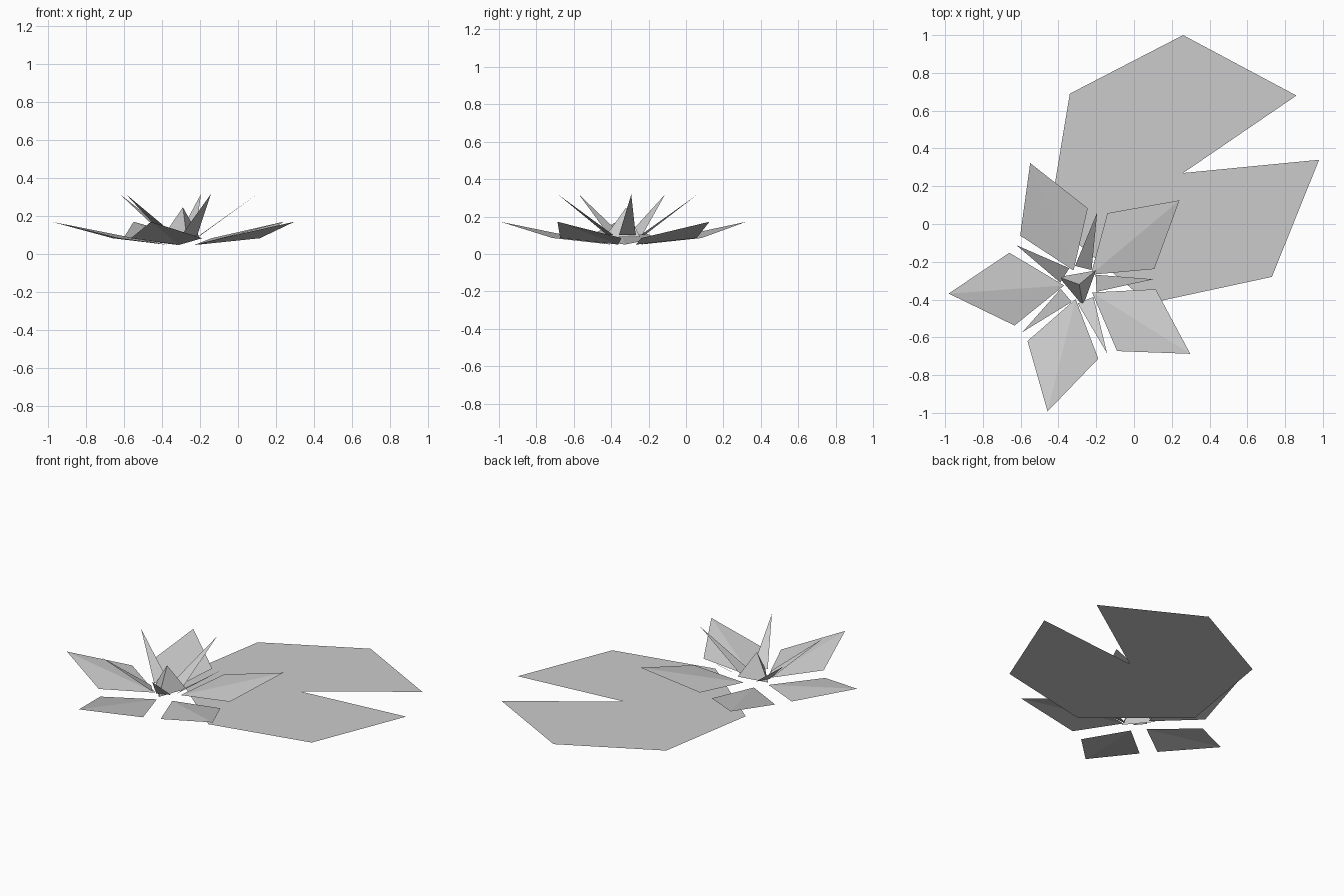
import bpy, bmesh, math
from mathutils import Matrix, Vector

cube = bpy.data.objects.get("Cube")
if cube:
    bpy.data.objects.remove(cube, do_unlink=True)

grey = bpy.data.materials.new("plain_grey")
grey.use_nodes = True
colour = (0.6, 0.6, 0.6, 1)
grey.diffuse_color = colour
grey.node_tree.nodes["Principled BSDF"].inputs["Base Color"].default_value = colour

CENTRE = Vector((-0.29, -0.32, 0))


def sheet(name, points, faces, location=(0, 0, 0), angle=0):
    """Thin open surface, turned about z and moved into place."""
    bm = bmesh.new()
    verts = [bm.verts.new(p) for p in points]
    for face in faces:
        bm.faces.new([verts[i] for i in face])
    bm.transform(Matrix.Translation(location) @ Matrix.Rotation(math.radians(angle), 4, "Z"))
    mesh = bpy.data.meshes.new(name)
    bm.to_mesh(mesh)
    bm.free()
    mesh.materials.append(grey)
    obj = bpy.data.objects.new(name, mesh)
    bpy.context.collection.objects.link(obj)


# Flat floating leaf with a notch
outline = [(0.26, 0.27), (0.86, 0.68), (0.26, 1.0), (-0.34, 0.69),
           (-0.45, 0.025), (0.08, -0.42), (0.73, -0.28), (0.98, 0.34)]
sheet("lily_pad", [(x, y, 0) for x, y in outline],
      [(0, i, i + 1) for i in range(1, len(outline) - 1)])

# Outer petals are kites creased along the middle, inner petals are upright spikes
outer = [(0.08, 0, 0.05), (0.357, -0.193, 0.085), (0.693, 0, 0.172), (0.357, 0.193, 0.085)]
inner = [(0.09, -0.045, 0.1), (0.393, 0, 0.318), (0.09, 0.045, 0.1)]
for i in range(5):
    sheet(f"outer_petal_{i + 1}", outer, [(0, 1, 2), (0, 2, 3)], CENTRE, 40 + 72 * i)
    sheet(f"inner_petal_{i + 1}", inner, [(0, 1, 2)], CENTRE, 4 + 72 * i)

# Three-sided open cone in the heart of the flower
ring = [(0.115 * math.cos(a), 0.115 * math.sin(a), 0.09)
        for a in (math.tau * k / 3 for k in range(3))]
sheet("flower_heart", ring + [(0, 0, 0.248)],
      [(k, (k + 1) % 3, 3) for k in range(3)], CENTRE, 40)
